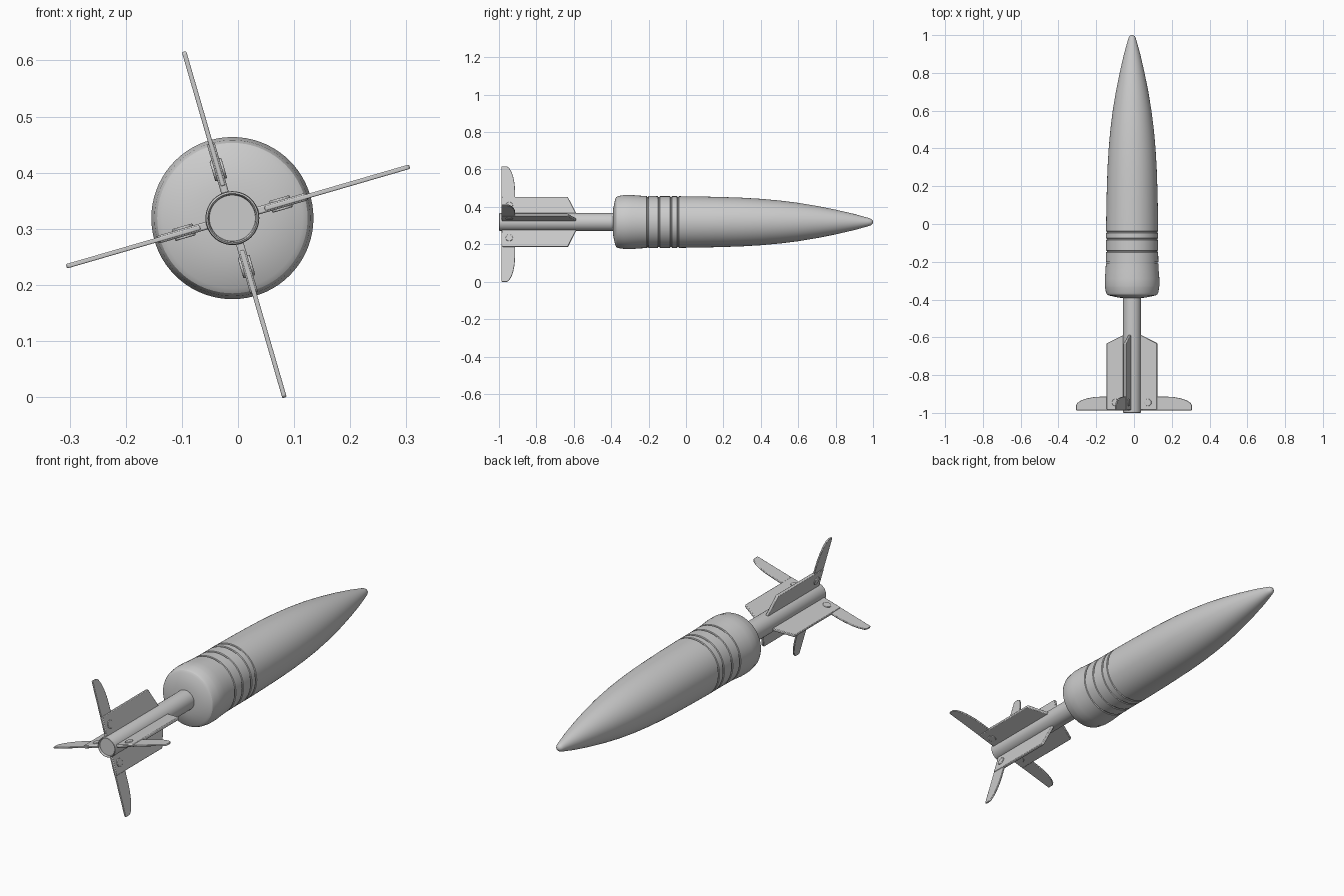
import bpy, bmesh, math

if "Cube" in bpy.data.objects:
    bpy.data.objects.remove(bpy.data.objects["Cube"])

CX, CZ = -0.01, 0.319          # long axis of the round
TILT = math.radians(16.2)      # roll of the fin set


def finish(name, bm, bevel=0.0):
    bmesh.ops.recalc_face_normals(bm, faces=bm.faces)
    me = bpy.data.meshes.new(name)
    bm.to_mesh(me)
    bm.free()
    ob = bpy.data.objects.new(name, me)
    bpy.context.collection.objects.link(ob)
    bpy.ops.object.select_all(action='DESELECT')
    ob.select_set(True)
    bpy.context.view_layer.objects.active = ob
    bpy.ops.object.shade_smooth_by_angle(angle=math.radians(28))
    if bevel:
        m = ob.modifiers.new("edge", 'BEVEL')
        m.width, m.segments = bevel, 2
        m.limit_method = 'ANGLE'
    return ob


def lathe(name, profile, n=72):
    """Revolve (y, radius) pairs about the long axis; ends are capped."""
    bm = bmesh.new()
    rings = []
    for y, r in profile:
        rings.append([bm.verts.new((CX + r * math.cos(2 * math.pi * i / n), y,
                                    CZ + r * math.sin(2 * math.pi * i / n))) for i in range(n)])
    for a, b in zip(rings, rings[1:]):
        for i in range(n):
            j = (i + 1) % n
            bm.faces.new((a[i], a[j], b[j], b[i]))
    bm.faces.new(rings[0])
    bm.faces.new(rings[-1])
    return finish(name, bm)


def slab(name, outline, thick, angle, bevel):
    """Extrude a (radius, y) outline symmetrically about a radial plane."""
    c, s = math.cos(angle), math.sin(angle)
    bm = bmesh.new()
    sides = [[bm.verts.new((CX + u * c - t * s, y, CZ + u * s + t * c)) for u, y in outline]
             for t in (-thick / 2, thick / 2)]
    bm.faces.new(sides[0])
    bm.faces.new(sides[1])
    for i in range(len(outline)):
        j = (i + 1) % len(outline)
        bm.faces.new((sides[0][i], sides[0][j], sides[1][j], sides[1][i]))
    return finish(name, bm, bevel)


def groove(y, r, half=0.005, depth=0.004):
    return [(y - half, r), (y - half * 0.6, r - depth), (y + half * 0.6, r - depth), (y + half, r)]


# Warhead body with rear flare and grooves
body = [(-0.392, 0.04), (-0.39, 0.07), (-0.378, 0.125), (-0.372, 0.134), (-0.362, 0.139),
        (-0.335, 0.143), (-0.328, 0.1445), (-0.29, 0.1445), (-0.25, 0.141)]
for gy, gr in ((-0.205, 0.139), (-0.145, 0.138), (-0.08, 0.138), (-0.043, 0.138)):
    body += groove(gy, gr)
body += [(0.0, 0.1375), (0.1, 0.136), (0.2, 0.1335), (0.3, 0.13), (0.4, 0.124), (0.5, 0.115),
         (0.6, 0.1025), (0.7, 0.086), (0.8, 0.066), (0.9, 0.043), (0.97, 0.0235),
         (0.985, 0.019), (0.994, 0.014), (0.999, 0.007), (1.0, 0.001)]
lathe("warhead_body", body)

# Tail tube with a shallow recess in the rear end
lathe("tail_tube", [(-0.99, 0.001), (-0.99, 0.041), (-0.997, 0.042), (-1.0, 0.044),
                    (-0.998, 0.047), (-0.99, 0.048), (-0.385, 0.048)], 48)

# Four fins: fixed plate, swing-out blade and pivot boss
plate = [(0.04, -0.985), (0.135, -0.985), (0.139, -0.98), (0.139, -0.632), (0.048, -0.588), (0.04, -0.588)]
for k, tip in enumerate((0.329, 0.309, 0.308, 0.333)):
    ang = TILT + k * math.pi / 2
    slab(f"fin_plate_{k + 1}", plate, 0.014, ang, 0.003)
    blade = [(0.06, -0.987), (tip - 0.003, -0.987), (tip, -0.983), (tip, -0.958), (tip - 0.008, -0.946),
             (tip - 0.03, -0.933), (tip - 0.06, -0.923), (tip - 0.1, -0.916),
             (tip - 0.14, -0.914), (0.06, -0.914)]
    slab(f"fin_blade_{k + 1}", blade, 0.008, ang, 0.002)
    disc = [(0.09 + 0.019 * math.cos(math.tau * i / 24), -0.945 + 0.019 * math.sin(math.tau * i / 24))
            for i in range(24)]
    slab(f"fin_pivot_{k + 1}", disc, 0.022, ang, 0.002)
